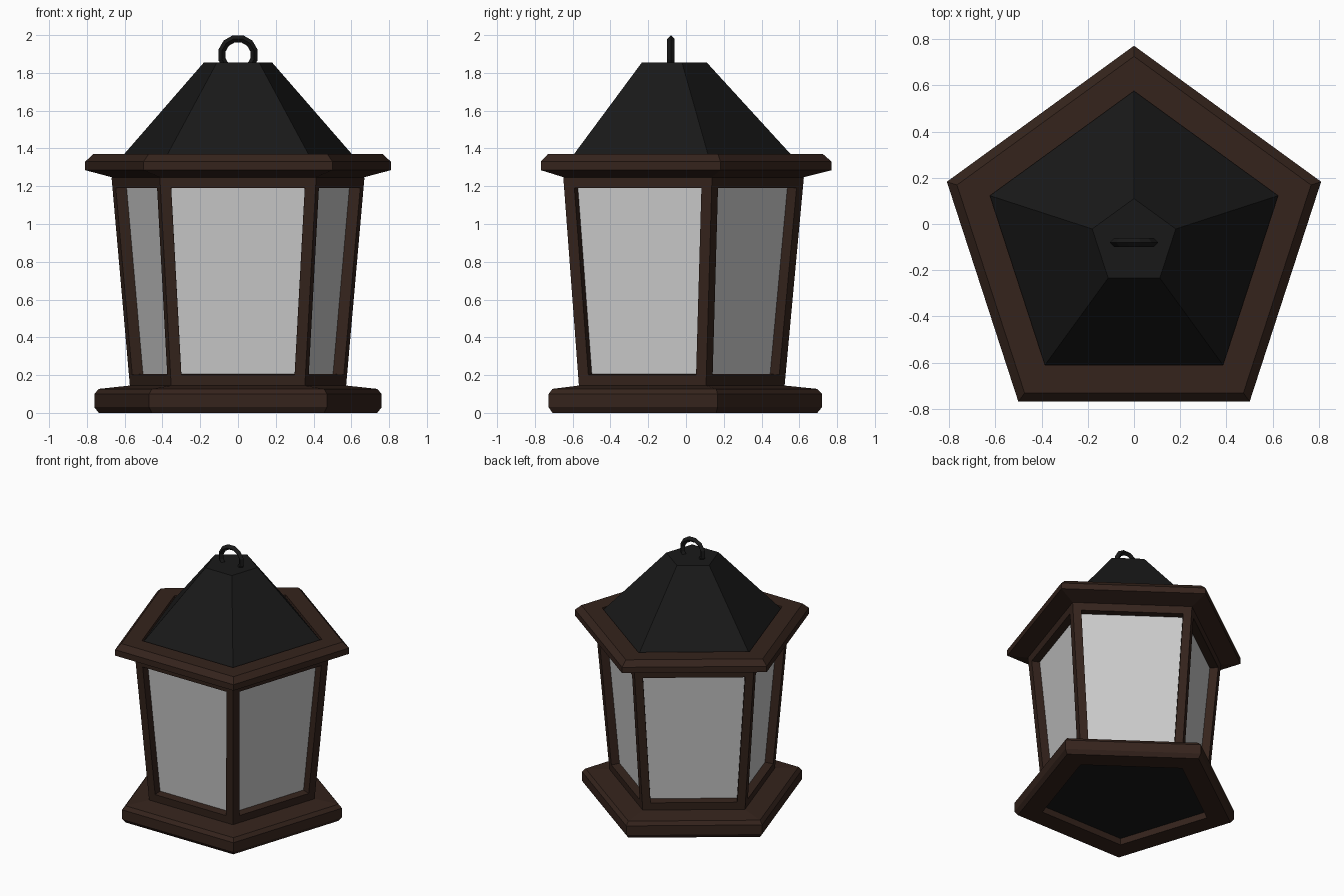
import bpy, bmesh
from math import sin, cos, pi, radians

if "Cube" in bpy.data.objects:
    bpy.data.objects.remove(bpy.data.objects["Cube"])

CY = -0.08  # axis of the pentagon, so the outline is centred on y


def material(name, rgb):
    m = bpy.data.materials.new(name)
    m.diffuse_color = (*rgb, 1)
    m.use_nodes = True
    m.node_tree.nodes["Principled BSDF"].inputs["Base Color"].default_value = m.diffuse_color
    return m


wood = material("dark_brown", (0.035, 0.017, 0.0115))
iron = material("black", (0.0095, 0.0095, 0.0095))


def loft(profile, cap_top=False):
    """Five-sided loft through (corner radius, height) pairs, point towards +y."""
    bm = bmesh.new()
    rings = [[bm.verts.new((r * cos(pi / 2 + k * 2 * pi / 5),
                            CY + r * sin(pi / 2 + k * 2 * pi / 5), z))
              for k in range(5)] for r, z in profile]
    for lo, hi in zip(rings, rings[1:]):
        for k in range(5):
            n = (k + 1) % 5
            bm.faces.new((lo[k], lo[n], hi[n], hi[k]))
    if cap_top:
        bm.faces.new(rings[-1])
    bm.normal_update()
    return bm


def finish(bm, name, mat=None):
    me = bpy.data.meshes.new(name)
    bm.to_mesh(me)
    bm.free()
    ob = bpy.data.objects.new(name, me)
    bpy.context.collection.objects.link(ob)
    if mat:
        me.materials.append(mat)
    return ob


# Base moulding with a dark plate recessed underneath
PLATE_Z = 0.05
finish(loft([(0.60, PLATE_Z), (0.60, 0), (0.775, 0), (0.80, 0.03), (0.80, 0.10),
             (0.775, 0.127), (0.60, 0.145)]), "base", wood)
plate = bmesh.new()
plate.faces.new([plate.verts.new((0.60 * cos(pi / 2 - k * 2 * pi / 5),
                                  CY + 0.60 * sin(pi / 2 - k * 2 * pi / 5), PLATE_Z))
                 for k in range(5)])
finish(plate, "base_plate", iron)

# Window frames: border each side, then push the openings inwards
frame = loft([(0.602, 0.145), (0.704, 1.247)])
openings = list(frame.faces)
bmesh.ops.inset_individual(frame, faces=openings, thickness=0.057, use_even_offset=True)
panes = bmesh.ops.extrude_discrete_faces(frame, faces=openings)["faces"]
glass = bmesh.new()
for f in panes:
    f.normal_update()
    bmesh.ops.translate(frame, verts=f.verts[:], vec=f.normal * -0.06)
    glass.faces.new([glass.verts.new(v.co) for v in f.verts])
bmesh.ops.delete(frame, geom=panes, context='FACES_ONLY')
finish(frame, "window_frame", wood)

# Glass panes
finish(glass, "window_glass")

# Eaves moulding, with a small step down to the roof
finish(loft([(0.70, 1.247), (0.851, 1.285), (0.851, 1.33), (0.805, 1.37),
             (0.655, 1.37), (0.655, 1.345)]), "eaves", wood)

# Roof
finish(loft([(0.655, 1.347), (0.19, 1.855)], cap_top=True), "roof", iron)

# Hanging ring with a diamond section
bpy.ops.mesh.primitive_torus_add(location=(0, CY, 1.895),
                                 rotation=(radians(90), radians(15), 0),
                                 major_radius=0.088, minor_radius=0.0195,
                                 major_segments=12, minor_segments=4)
ring = bpy.context.object
ring.name = "hanging_ring"
ring.data.materials.append(iron)
